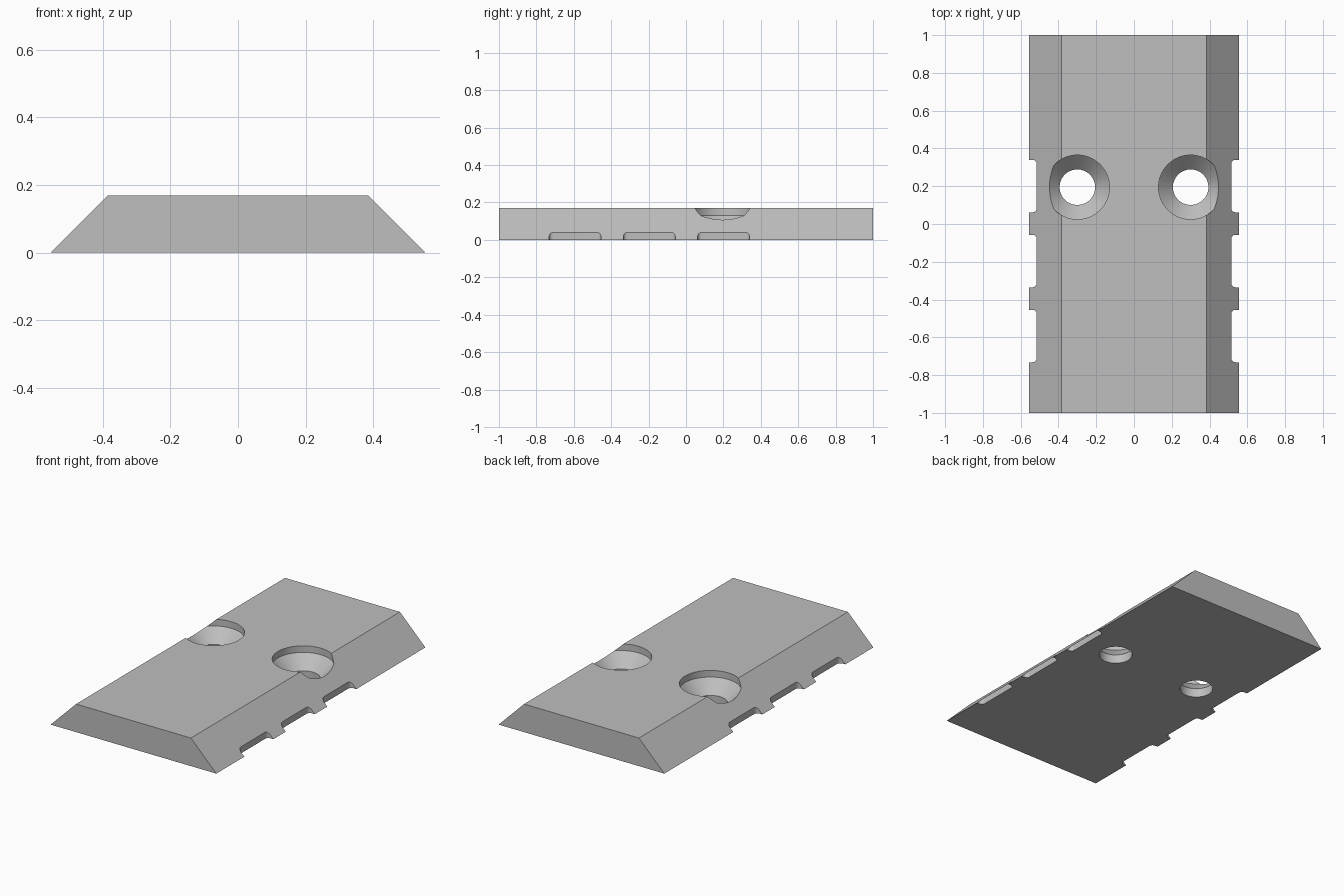
import bpy, bmesh, math

if "Cube" in bpy.data.objects:
    bpy.data.objects.remove(bpy.data.objects["Cube"])

W, T, H, L = 0.555, 0.385, 0.17, 1.0   # half base, half top, height, half length
HOLE_X, HOLE_Y = 0.30, 0.195

grey = bpy.data.materials.new("plain grey")
grey.diffuse_color = (0.52, 0.52, 0.52, 1)
grey.use_nodes = True
grey.node_tree.nodes["Principled BSDF"].inputs["Base Color"].default_value = grey.diffuse_color


def new_object(name, bm):
    bmesh.ops.recalc_face_normals(bm, faces=bm.faces)
    mesh = bpy.data.meshes.new(name)
    bm.to_mesh(mesh)
    bm.free()
    mesh.materials.append(grey)
    ob = bpy.data.objects.new(name, mesh)
    bpy.context.collection.objects.link(ob)
    return ob


def prism(name, points, offset):
    """Extrude a closed outline of 3D points along an offset."""
    bm = bmesh.new()
    face = bm.faces.new([bm.verts.new(p) for p in points])
    ext = bmesh.ops.extrude_face_region(bm, geom=[face])
    verts = [g for g in ext["geom"] if isinstance(g, bmesh.types.BMVert)]
    bmesh.ops.translate(bm, verts=verts, vec=offset)
    return new_object(name, bm)


def screw_hole(name, cx, cy, segments=64):
    """Through hole, conical seat and straight recess as one turned solid."""
    profile = [(0.094, -0.1), (0.094, 0.054), (0.17, 0.13), (0.17, 0.3)]
    bm = bmesh.new()
    rings = []
    for r, z in profile:
        rings.append([bm.verts.new((cx + r * math.cos(2 * math.pi * i / segments),
                                    cy + r * math.sin(2 * math.pi * i / segments), z))
                      for i in range(segments)])
    for a, b in zip(rings, rings[1:]):
        for i in range(segments):
            j = (i + 1) % segments
            bm.faces.new((a[i], a[j], b[j], b[i]))
    bm.faces.new(rings[0])
    bm.faces.new(rings[-1])
    return new_object(name, bm)


def edge_notch(name, side, y0, y1, x_in=0.515, r=0.022):
    """Vertical slot in the long edge with rounded inner corners."""
    pts = [(0.7, y1), (0.7, y0)]
    for cy, start in ((y0 + r, 270), (y1 - r, 180)):
        for k in range(7):
            a = math.radians(start - 15 * k)
            pts.append((x_in + r + r * math.cos(a), cy + r * math.sin(a)))
    return prism(name, [(side * x, y, -0.1) for x, y in pts], (0, 0, 0.4))


# Bevelled plate
plate = prism("bevelled_plate",
              [(-W, -L, 0), (W, -L, 0), (T, -L, H), (-T, -L, H)], (0, 2 * L, 0))

# Cutters for the two countersunk holes and three notches per side
cutters = []
for side, label in ((-1, "left"), (1, "right")):
    cutters.append(screw_hole(f"{label}_hole_cutter", side * HOLE_X, HOLE_Y))
    for n in range(3):
        y0 = 0.062 - 0.397 * n
        cutters.append(edge_notch(f"{label}_notch_cutter_{n + 1}", side, y0, y0 + 0.278))

bpy.context.view_layer.objects.active = plate
plate.select_set(True)
for cutter in cutters:
    mod = plate.modifiers.new(cutter.name, 'BOOLEAN')
    mod.operation = 'DIFFERENCE'
    mod.solver = 'EXACT'
    mod.object = cutter
    bpy.ops.object.modifier_apply(modifier=mod.name)
for cutter in cutters:
    bpy.data.objects.remove(cutter, do_unlink=True)

bpy.ops.object.shade_smooth_by_angle(angle=math.radians(30))
